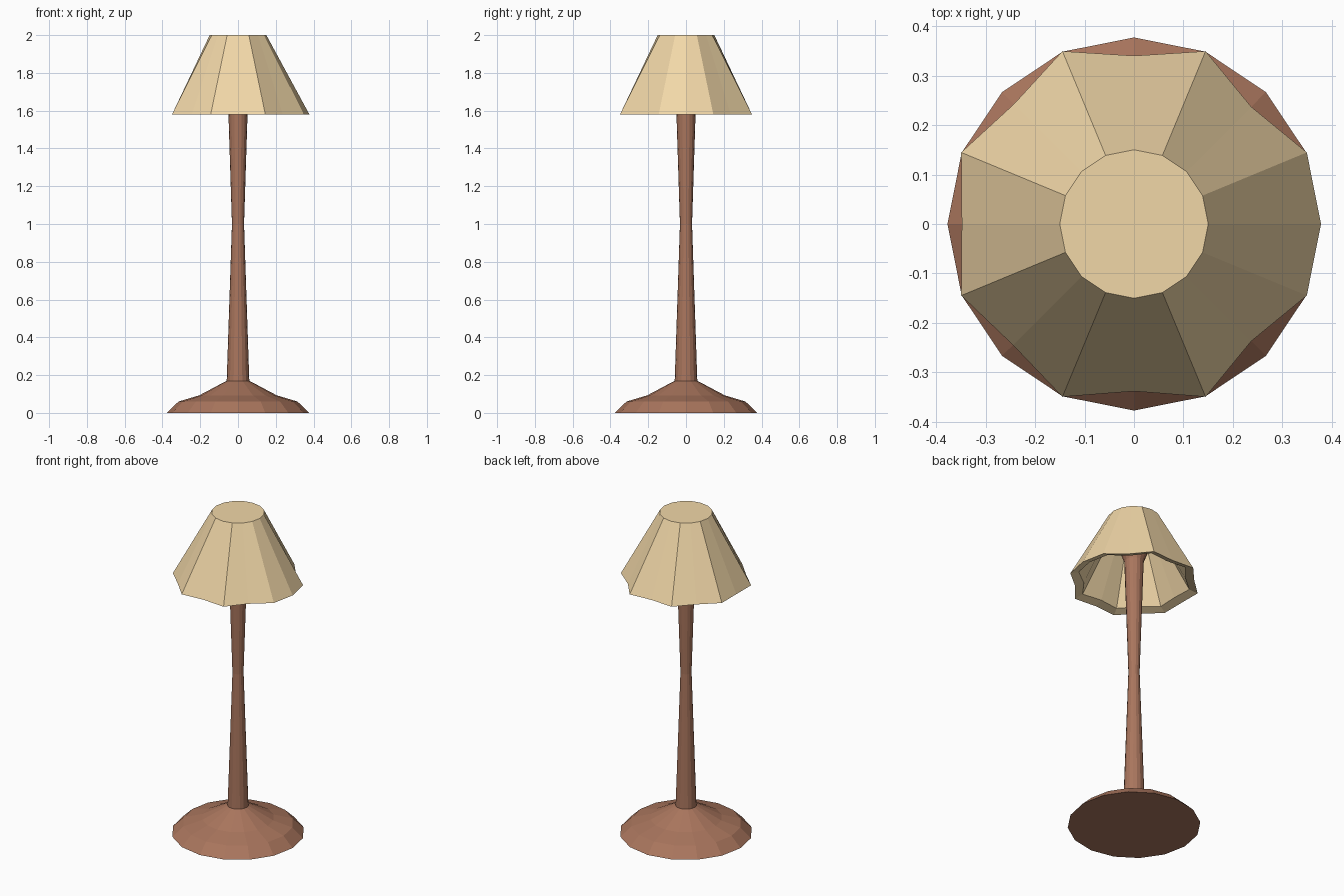
import bpy
import bmesh
from math import cos, sin, tau

if "Cube" in bpy.data.objects:
    bpy.data.objects.remove(bpy.data.objects["Cube"])

SIDES = 16


def material(name, color):
    mat = bpy.data.materials.new(name)
    mat.diffuse_color = (*color, 1)
    mat.use_nodes = True
    mat.node_tree.nodes["Principled BSDF"].inputs["Base Color"].default_value = mat.diffuse_color
    return mat


def ring(radii, z):
    """One horizontal loop; radii is a number or one radius per side."""
    if not isinstance(radii, (list, tuple)):
        radii = [radii] * SIDES
    return [(r * cos(tau * i / SIDES), r * sin(tau * i / SIDES), z)
            for i, r in enumerate(radii)]


def loft(name, rings, mat):
    """Skin a stack of loops and cap both ends."""
    bm = bmesh.new()
    loops = [[bm.verts.new(p) for p in loop] for loop in rings]
    for a, b in zip(loops, loops[1:]):
        for i in range(SIDES):
            j = (i + 1) % SIDES
            bm.faces.new((a[i], a[j], b[j], b[i]))
    bm.faces.new(loops[0][::-1])
    bm.faces.new(loops[-1])
    bmesh.ops.recalc_face_normals(bm, faces=bm.faces)
    mesh = bpy.data.meshes.new(name)
    bm.to_mesh(mesh)
    bm.free()
    mesh.materials.append(mat)
    obj = bpy.data.objects.new(name, mesh)
    bpy.context.collection.objects.link(obj)
    return obj


wood = material("wood", (0.40, 0.18, 0.11))
fabric = material("fabric", (0.88, 0.68, 0.39))

# Stepped foot
foot = [(0.377, 0), (0.315, 0.06), (0.205, 0.093), (0.06, 0.17)]
loft("base", [ring(r, z) for r, z in foot], wood)

# Waisted pole, flaring where it meets the inside of the shade
pole = [(0.06, 0.165), (0.032, 1.0), (0.055, 1.72), (0.10, 1.84), (0.10, 1.96)]
loft("pole", [ring(r, z) for r, z in pole], wood)

# Scalloped shade: ribs at odd corners, panels pulled in between them
dips = [0.378, 0.335, 0.34, 0.343, 0.348, 0.346, 0.338, 0.335]
rim = [r for dip in dips for r in (dip, 0.378)]
inner_rim = [r - 0.05 for r in rim]
loft("shade", [ring(0.15, 2.0), ring(rim, 1.58),
               ring(inner_rim, 1.597), ring(0.125, 1.955)], fabric)
